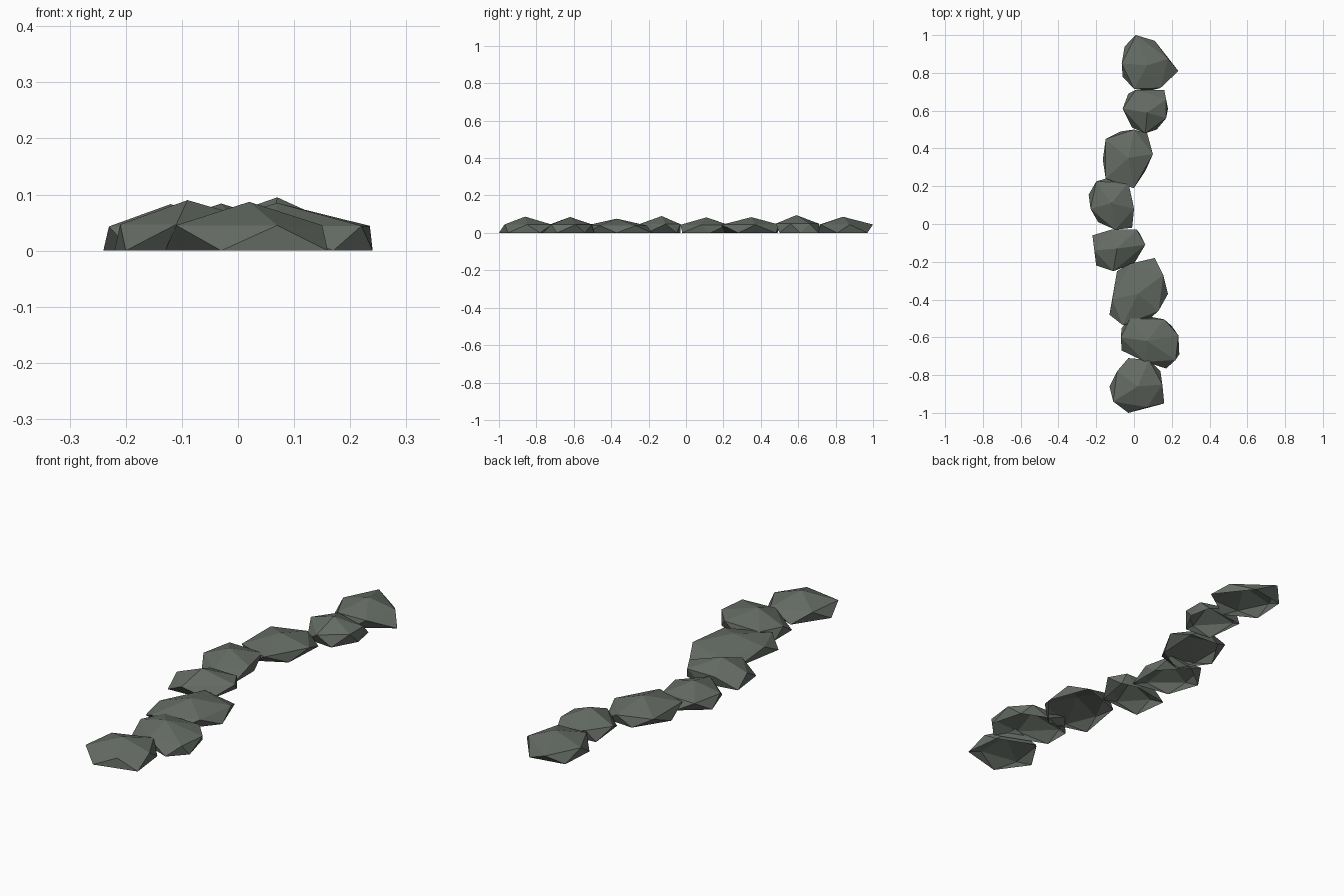
import bpy, bmesh

if "Cube" in bpy.data.objects:
    bpy.data.objects.remove(bpy.data.objects["Cube"])

stone = bpy.data.materials.new("mossy grey stone")
stone.diffuse_color = (0.13, 0.15, 0.128, 1)
stone.use_nodes = True
stone.node_tree.nodes["Principled BSDF"].inputs["Base Color"].default_value = stone.diffuse_color


def rock(name, apex, height, outline):
    """Faceted stone shell, open underneath; outline (hundredths) alternates raised shoulder / foot points."""
    bm = bmesh.new()
    top = bm.verts.new((apex[0] / 100, apex[1] / 100, height))
    ring = [bm.verts.new((px / 100, py / 100, height * 0.52 * (1 - i % 2)))
            for i, (px, py) in enumerate(outline)]
    n = len(ring)
    for i in range(0, n, 2):
        s, f, s2, f2 = (ring[(i + k) % n] for k in range(4))
        bm.faces.new((top, s, s2))      # crown
        bm.faces.new((s, f, s2))        # inverted side
        bm.faces.new((s2, f, f2))       # upright side
    me = bpy.data.meshes.new(name)
    bm.to_mesh(me)
    bm.free()
    me.materials.append(stone)
    bpy.context.collection.objects.link(bpy.data.objects.new(name, me))


# Winding row of stones, back to front
rock("stone_1", (7, 84), 0.086, [(1, 100), (-5, 94), (-6.5, 85), (-6, 78), (0, 71.5),
     (8, 70.5), (14, 72), (23.5, 81), (18, 87.5), (11, 97)])
rock("stone_2", (7, 59), 0.095, [(1, 71), (-3, 69), (-6, 61), (-1, 51), (6, 48),
     (12, 50), (17, 56), (18, 61), (17, 66), (16, 71)])
rock("stone_3", (-3, 35), 0.084, [(0, 50), (-7, 49), (-15, 45), (-16.5, 34), (-15, 24),
     (-7, 21), (0, 19), (6, 28), (10, 37), (7, 48)])
rock("stone_4", (-12, 11), 0.083, [(-20, 22.5), (-24, 15.5), (-23, 8), (-19, 1),
     (-10, -3), (-1, -2), (0, 8), (-1, 13), (-3, 22), (-12, 25)])
rock("stone_5", (-9, -13), 0.09, [(-21, -14), (-20, -22), (-11, -25), (0, -21),
     (6, -11), (3, -5), (1.5, -3), (-5, -3), (-12, -3), (-22, -6)])
rock("stone_6", (2, -37), 0.076, [(-2, -21), (-9, -25), (-11.5, -40), (-13, -48),
     (-6, -53.5), (5, -53), (13, -46), (18, -37), (15.5, -27), (11, -18)])
rock("stone_7", (7, -62), 0.085, [(16, -50.5), (8, -49), (-2, -50), (-6.5, -55), (-7, -60),
     (-6.5, -67), (6, -73), (17, -76.5), (22, -72), (24, -69), (23.5, -59), (20, -54)])
rock("stone_8", (2, -86), 0.087, [(-9, -78), (-13, -86), (-11, -94), (-3, -100), (7, -97),
     (16, -95), (15, -85), (14, -78), (8, -72), (-3, -71)])
